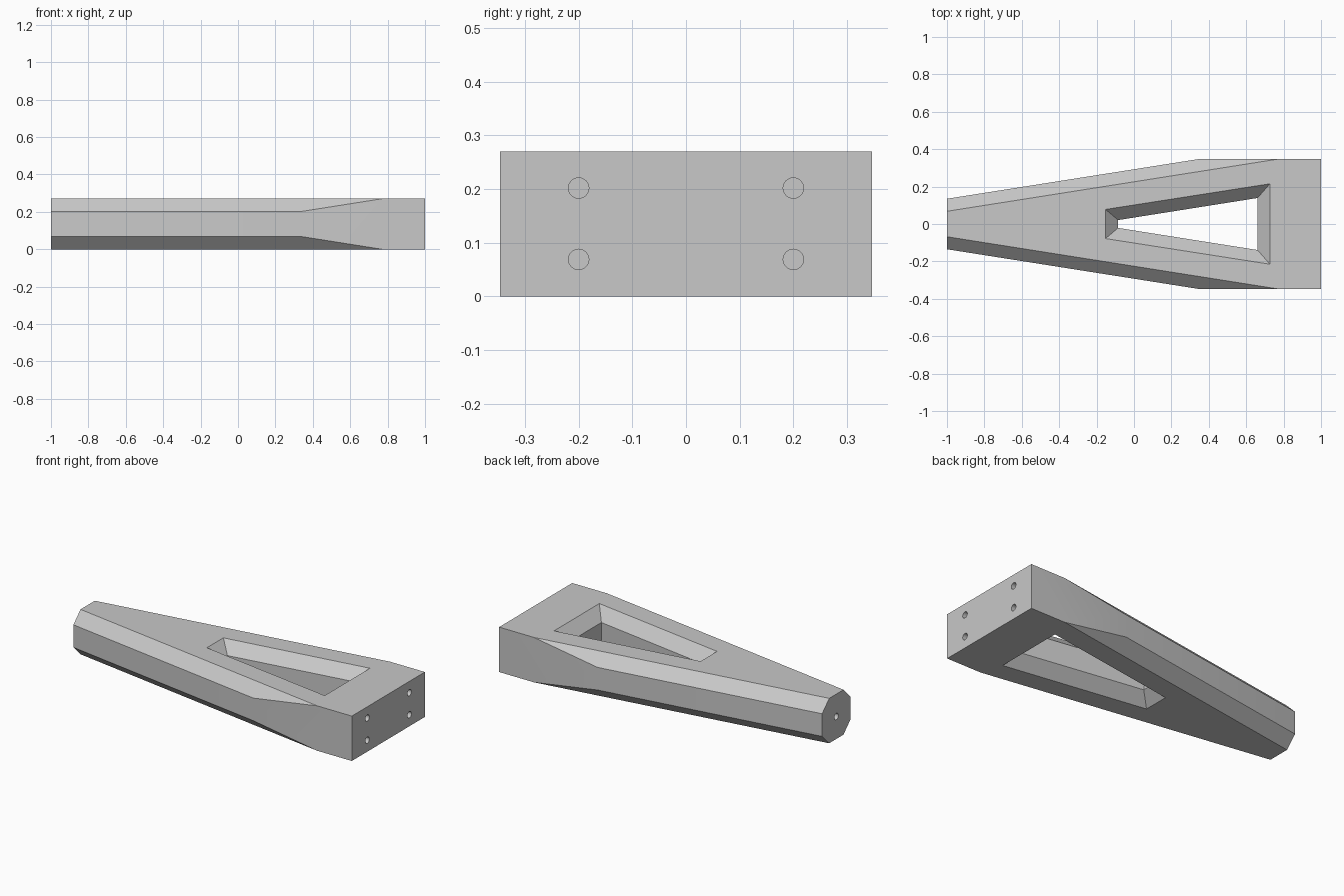
import bpy, bmesh, math
from mathutils import Vector, Matrix

cube = bpy.data.objects.get("Cube")
if cube:
    bpy.data.objects.remove(cube, do_unlink=True)

HEIGHT, HALF_WIDTH, TIP = 0.27, 0.347, 0.135
CHAMFER = 0.067
BEND = 0.345
MID = HEIGHT / 2

grey = bpy.data.materials.new("plain grey")
grey.use_nodes = True
colour = (0.58, 0.58, 0.58, 1)
grey.diffuse_color = colour
grey.node_tree.nodes["Principled BSDF"].inputs["Base Color"].default_value = colour


def make_object(name, bm):
    bmesh.ops.recalc_face_normals(bm, faces=bm.faces)
    mesh = bpy.data.meshes.new(name)
    bm.to_mesh(mesh)
    bm.free()
    mesh.materials.append(grey)
    obj = bpy.data.objects.new(name, mesh)
    bpy.context.collection.objects.link(obj)
    return obj


def loft(bm, rings):
    """Closed solid through rings of equal length."""
    loops = [[bm.verts.new(p) for p in ring] for ring in rings]
    n = len(loops[0])
    for low, high in zip(loops, loops[1:]):
        for i in range(n):
            j = (i + 1) % n
            bm.faces.new((low[i], low[j], high[j], high[i]))
    bm.faces.new(loops[0][::-1])
    bm.faces.new(loops[-1])


# Tapered arm: extruded plan, then a slanting chamfer on all four long edges
half = [(-1, TIP), (BEND, HALF_WIDTH), (1, HALF_WIDTH)]
plan = half + [(x, -y) for x, y in reversed(half)]
bm = bmesh.new()
loft(bm, [[(x, y, z) for x, y in plan] for z in (0, HEIGHT)])
bmesh.ops.recalc_face_normals(bm, faces=bm.faces)
for side in (1, -1):
    for up in (1, -1):
        def point(x, y, drop):
            return Vector((x, side * y, MID + up * (MID - drop)))
        a = point(-1, TIP, CHAMFER)
        b = point(-1, TIP - CHAMFER, 0)
        c = point(BEND, HALF_WIDTH, CHAMFER)
        normal = (b - a).cross(c - a).normalized()
        if normal.y * side < 0:
            normal.negate()
        cut = bmesh.ops.bisect_plane(
            bm, geom=bm.verts[:] + bm.edges[:] + bm.faces[:], dist=1e-4,
            plane_co=a, plane_no=normal, clear_outer=True)
        edges = [e for e in cut["geom_cut"] if isinstance(e, bmesh.types.BMEdge)]
        bmesh.ops.contextual_create(bm, geom=edges)
arm = make_object("tapered_arm", bm)

# Window cutter: upright in the middle, flaring towards both faces
narrow = [(-0.085, 0.021), (-0.085, -0.021), (0.66, -0.139), (0.66, 0.139)]
wide = [(-0.152, 0.078), (-0.152, -0.078), (0.727, -0.215), (0.727, 0.215)]


def window_ring(z, flare):
    return [(n[0] + (w[0] - n[0]) * flare, n[1] + (w[1] - n[1]) * flare, z)
            for n, w in zip(narrow, wide)]


extra = 0.02
over = 1 + extra / CHAMFER
bm = bmesh.new()
loft(bm, [window_ring(-extra, over), window_ring(CHAMFER, 0),
          window_ring(HEIGHT - CHAMFER, 0), window_ring(HEIGHT + extra, over)])
cutters = [make_object("window_cutter", bm)]

# Bolt holes: four in the wide end, one in the tip
holes = [(1, y, z) for y in (-0.2, 0.2) for z in (0.069, 0.202)] + [(-1, 0, MID)]
for centre in holes:
    bm = bmesh.new()
    bmesh.ops.create_cone(
        bm, cap_ends=True, segments=32, radius1=0.019, radius2=0.019, depth=0.3,
        matrix=Matrix.Translation(centre) @ Matrix.Rotation(math.pi / 2, 4, "Y"))
    cutters.append(make_object("bolt_hole_cutter", bm))

bpy.ops.object.select_all(action="DESELECT")
bpy.context.view_layer.objects.active = arm
arm.select_set(True)
for cutter in cutters:
    cutter.hide_render = True
    mod = arm.modifiers.new("cut", "BOOLEAN")
    mod.operation = "DIFFERENCE"
    mod.solver = "EXACT"
    mod.object = cutter
    bpy.ops.object.modifier_apply(modifier=mod.name)
    bpy.data.objects.remove(cutter, do_unlink=True)

bpy.ops.object.shade_smooth_by_angle(angle=math.radians(25))
